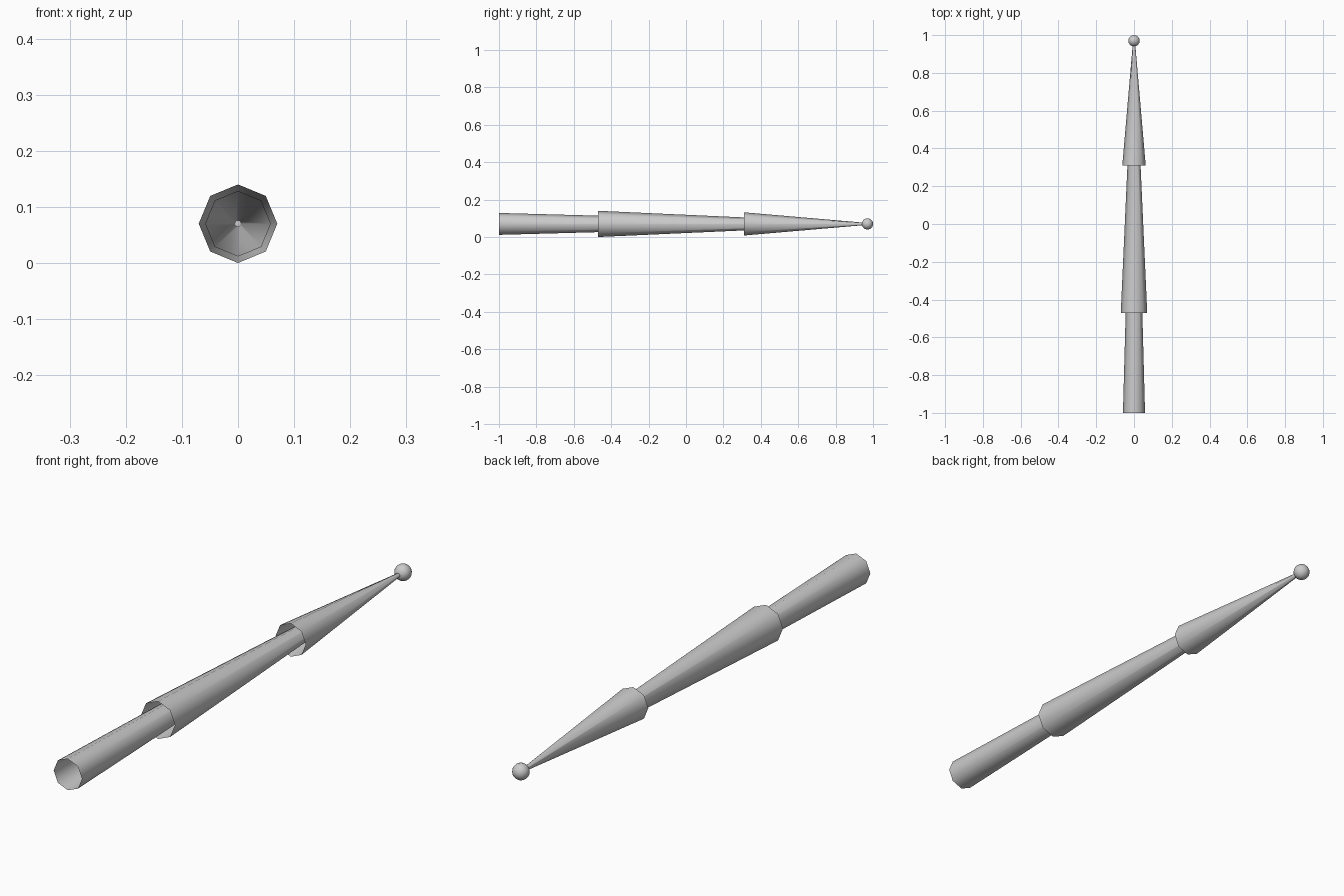
import bpy
import bmesh
from math import cos, sin, tau
from mathutils import Matrix

if "Cube" in bpy.data.objects:
    bpy.data.objects.remove(bpy.data.objects["Cube"])

AXIS_Z = 0.07   # height of the centre line
TIP_Y = 0.97    # shared tip of all the cones
TIP_R = 0.005


def finish(bm, name):
    mesh = bpy.data.meshes.new(name)
    bm.to_mesh(mesh)
    bm.free()
    mesh.shade_smooth()
    obj = bpy.data.objects.new(name, mesh)
    obj.location.z = AXIS_Z
    bpy.context.collection.objects.link(obj)


def open_cone(name, base_y, base_r, sides=8):
    """Hollow eight-sided shell tapering from base_y to the shared tip."""
    bm = bmesh.new()
    rings = [[bm.verts.new((r * cos(tau * i / sides), y, r * sin(tau * i / sides)))
              for i in range(sides)]
             for y, r in ((base_y, base_r), (TIP_Y, TIP_R))]
    for i in range(sides):
        j = (i + 1) % sides
        bm.faces.new((rings[0][i], rings[1][i], rings[1][j], rings[0][j]))
    bmesh.ops.recalc_face_normals(bm, faces=bm.faces)
    finish(bm, name)


# Three nested shells, each starting further forward
open_cone("rear_sleeve", -1.0, 0.0585)
open_cone("middle_sleeve", -0.47, 0.07)
open_cone("front_sleeve", 0.31, 0.062)

# Ball at the tip
bm = bmesh.new()
bmesh.ops.create_uvsphere(bm, u_segments=16, v_segments=12, radius=0.03,
                          matrix=Matrix.Translation((0, TIP_Y, 0)))
finish(bm, "tip_ball")
